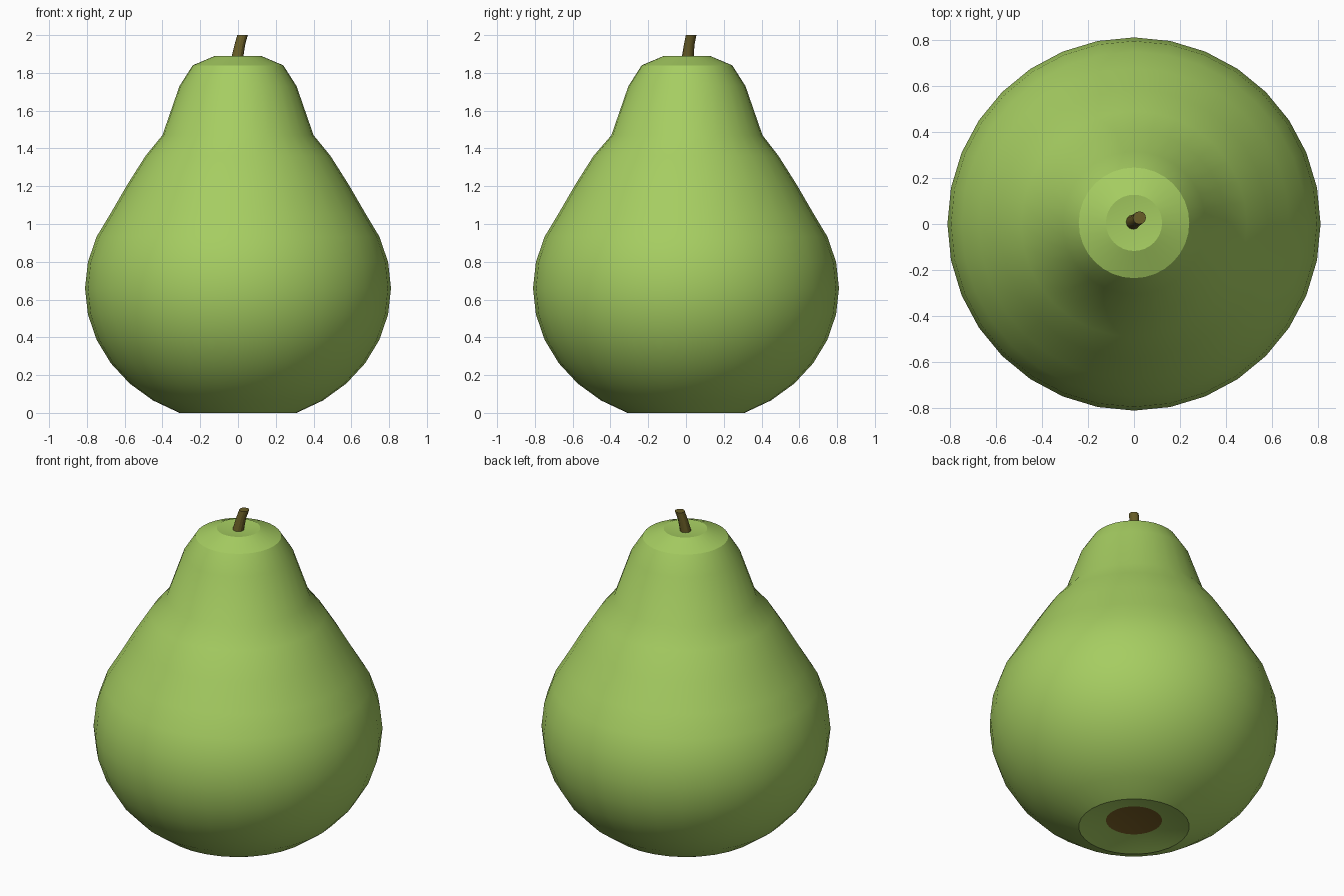
import bpy, bmesh, math
from mathutils import Vector

if "Cube" in bpy.data.objects:
    bpy.data.objects.remove(bpy.data.objects["Cube"])


def material(name, color):
    m = bpy.data.materials.new(name)
    m.diffuse_color = (*color, 1)
    m.use_nodes = True
    m.node_tree.nodes["Principled BSDF"].inputs["Base Color"].default_value = m.diffuse_color
    return m


def lathe(name, rings, sides, mats, brown_rings=0):
    """Closed skin over circles given as (radius, z, x, y); radius 0 is a pole."""
    bm = bmesh.new()
    loops = []
    for r, z, x, y in rings:
        if r == 0:
            loops.append([bm.verts.new((x, y, z))] * sides)
        else:
            loops.append([bm.verts.new((x + r * math.cos(2 * math.pi * i / sides),
                                        y + r * math.sin(2 * math.pi * i / sides), z))
                          for i in range(sides)])
    for k, (a, b) in enumerate(zip(loops, loops[1:])):
        for i in range(sides):
            j = (i + 1) % sides
            corners = list(dict.fromkeys((a[i], a[j], b[j], b[i])))
            f = bm.faces.new(corners)
            f.material_index = 1 if k < brown_rings else 0
    bmesh.ops.recalc_face_normals(bm, faces=bm.faces)
    me = bpy.data.meshes.new(name)
    bm.to_mesh(me)
    bm.free()
    ob = bpy.data.objects.new(name, me)
    bpy.context.collection.objects.link(ob)
    for m in mats:
        me.materials.append(m)
    bpy.ops.object.select_all(action='DESELECT')
    ob.select_set(True)
    bpy.context.view_layer.objects.active = ob
    bpy.ops.object.shade_smooth_by_angle(angle=math.radians(30))
    return ob


green = material("green_skin", (0.38, 0.61, 0.12))
brown = material("brown_calyx", (0.2, 0.12, 0.02))
stem_brown = material("stem_brown", (0.14, 0.11, 0.02))

# Fruit: squashed sphere below, tapering shoulder and neck above
profile = [(0, 0.045), (0.157, 0.04)]
for k in range(2, 11):
    a = math.radians(11.25 * k)
    profile.append((0.81 * math.sin(a), 0.66 - 0.7145 * math.cos(a)))
profile += [(0.675, 1.055), (0.585, 1.21), (0.49, 1.36), (0.4, 1.47),
            (0.31, 1.73), (0.24, 1.84), (0.122, 1.89), (0, 1.875)]
profile[2] = (0.31, 0)
rings = [(r, z, 0, 0.005 if z > 1.4 else 0) for r, z in profile]
lathe("pear_body", rings, 32, [green, brown], brown_rings=1)

# Leaning stem
stem = [(0, 1.82, -0.008, 0.0), (0.034, 1.82, -0.008, 0.0),
        (0.031, 1.89, -0.002, 0.01), (0.028, 1.95, 0.01, 0.017),
        (0.028, 2.0, 0.024, 0.027), (0, 2.0, 0.024, 0.027)]
lathe("stem", stem, 12, [stem_brown])
